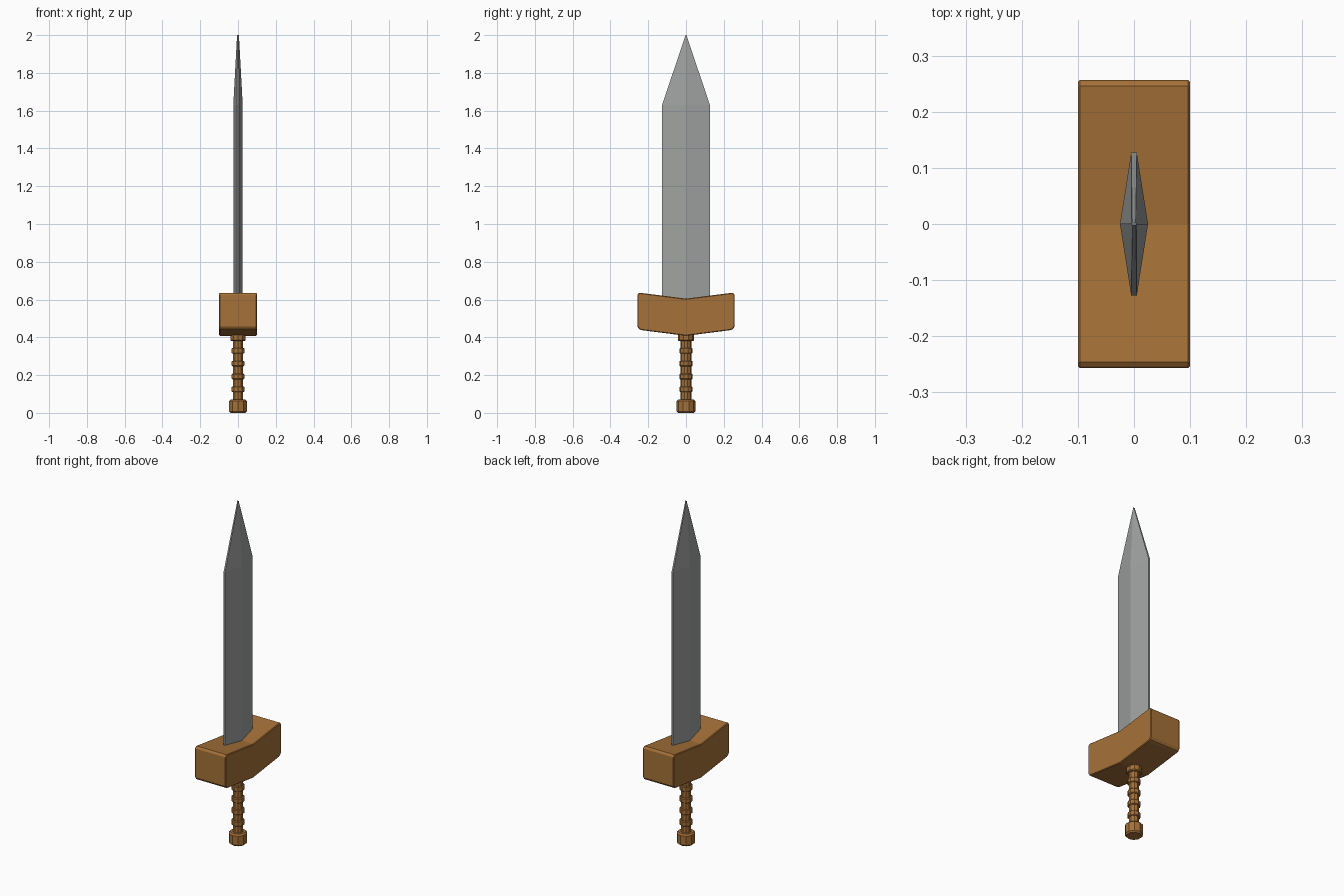
import bpy, bmesh, math

if "Cube" in bpy.data.objects:
    bpy.data.objects.remove(bpy.data.objects["Cube"])


def material(name, rgb):
    m = bpy.data.materials.new(name)
    m.diffuse_color = (*rgb, 1)
    m.use_nodes = True
    m.node_tree.nodes["Principled BSDF"].inputs["Base Color"].default_value = m.diffuse_color
    return m


wood = material("brown wood", (0.38, 0.165, 0.04))
steel = material("grey steel", (0.35, 0.365, 0.355))


def loft(name, rings, mat):
    """Join equal-length closed rings of points and cap both ends."""
    bm = bmesh.new()
    loops = [[bm.verts.new(p) for p in ring] for ring in rings]
    n = len(loops[0])
    for a, b in zip(loops, loops[1:]):
        for i in range(n):
            j = (i + 1) % n
            bm.faces.new((a[i], a[j], b[j], b[i]))
    bm.faces.new(loops[0][::-1])
    bm.faces.new(loops[-1])
    bmesh.ops.recalc_face_normals(bm, faces=bm.faces)
    me = bpy.data.meshes.new(name)
    bm.to_mesh(me)
    bm.free()
    me.materials.append(mat)
    ob = bpy.data.objects.new(name, me)
    bpy.context.collection.objects.link(ob)
    return ob


# Blade: flattened diamond section with narrow flat edges, tapering to a point
def blade_ring(z, thick, width, edge):
    return [(thick, 0, z), (edge, width, z), (-edge, width, z),
            (-thick, 0, z), (-edge, -width, z), (edge, -width, z)]


loft("blade", [blade_ring(0.52, 0.025, 0.127, 0.005),
               blade_ring(1.63, 0.025, 0.127, 0.005),
               blade_ring(2.0, 0.005, 0.002, 0.003)], steel)

# Guard: shallow V profile across y, extruded along x, with softened edges
half = [(0.235, 0.438), (0.248, 0.443), (0.257, 0.457), (0.257, 0.628), (0.246, 0.636)]
profile = [(0, 0.408)] + half + [(0, 0.605)] + [(-y, z) for y, z in half[::-1]]
guard = loft("guard", [[(x, y, z) for y, z in profile] for x in (-0.1, 0.1)], wood)
bev = guard.modifiers.new("soft edges", "BEVEL")
bev.width = 0.004
bev.segments = 1
bev.limit_method = "ANGLE"
bev.angle_limit = math.radians(50)


# Handle parts are lathed around z
def lathe(name, outline, sides=10):
    rings = [[(r * math.sin(2 * math.pi * i / sides),
               r * math.cos(2 * math.pi * i / sides), z) for i in range(sides)]
             for r, z in outline]
    return loft(name, rings, wood)


def band(name, z0, z1, r, c):
    return lathe(name, [(r - c, z0), (r, z0 + c), (r, z1 - c), (r - c, z1)])


lathe("grip", [(0.028, 0.05), (0.028, 0.45)])
band("pommel", 0.0, 0.07, 0.049, 0.008)
for k in range(4):
    z = 0.125 + 0.068 * k
    band(f"grip_band_{k + 1}", z - 0.015, z + 0.015, 0.035, 0.004)
band("collar", 0.38, 0.43, 0.042, 0.005)
